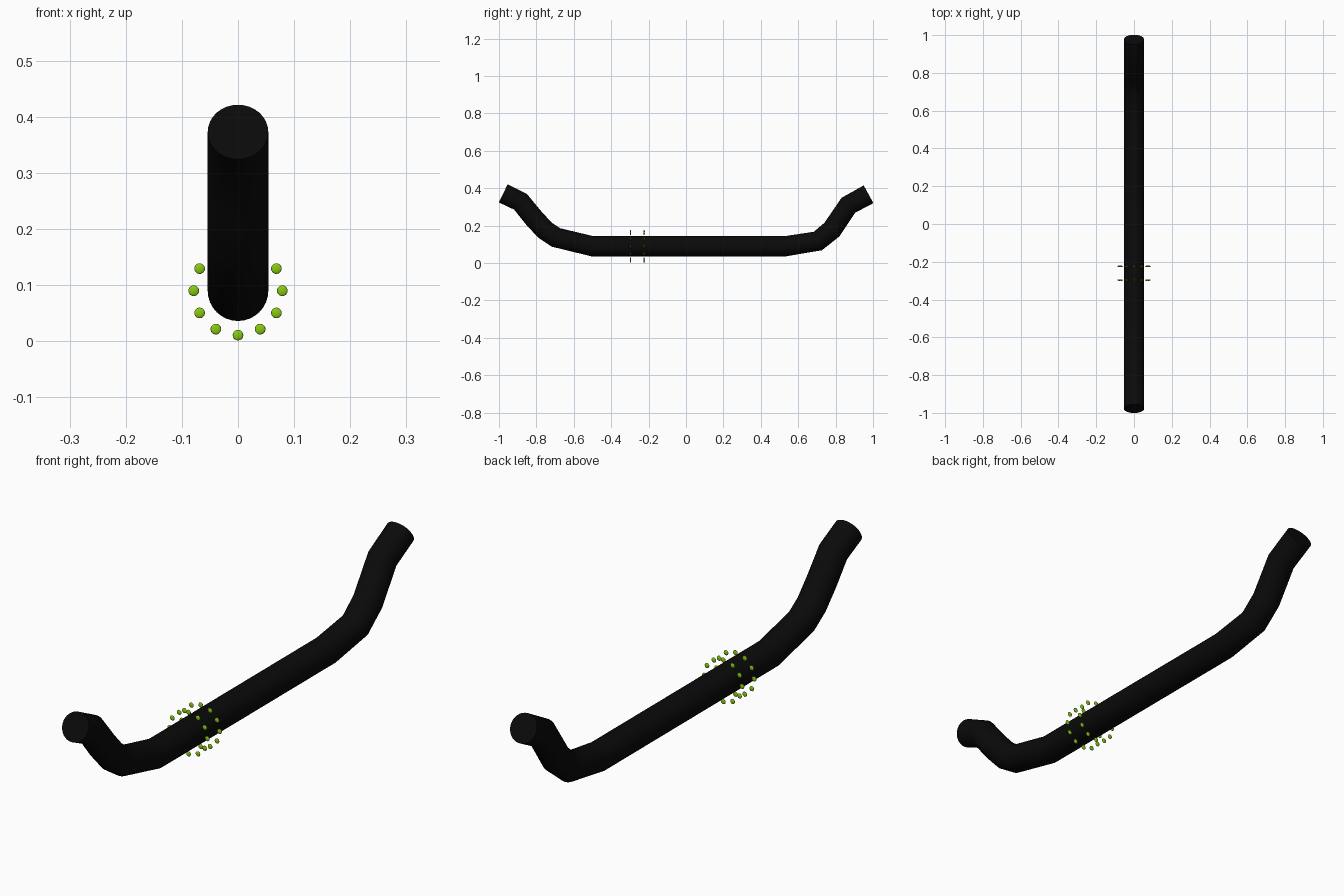
import bpy, math

if "Cube" in bpy.data.objects:
    bpy.data.objects.remove(bpy.data.objects["Cube"])

def material(name, rgb):
    m = bpy.data.materials.new(name)
    m.diffuse_color = (*rgb, 1)
    m.use_nodes = True
    m.node_tree.nodes["Principled BSDF"].inputs["Base Color"].default_value = m.diffuse_color
    return m

black = material("black", (0.003, 0.003, 0.003))
green = material("lime green", (0.25, 0.58, 0.006))

AXIS_Z, TUBE_R = 0.09, 0.054

# bent tube: (y, z) centre line swept with a round bevel
path = [(-0.977, 0.373), (-0.885, 0.328), (-0.815, 0.242), (-0.755, 0.177),
        (-0.695, 0.137), (-0.5, AXIS_Z), (0.53, AXIS_Z), (0.705, 0.118),
        (0.78, 0.179), (0.868, 0.309), (0.976, 0.368)]
curve = bpy.data.curves.new("bar", 'CURVE')
curve.dimensions = '3D'
curve.bevel_depth = TUBE_R
curve.bevel_resolution = 14
curve.use_fill_caps = True
spline = curve.splines.new('POLY')
spline.points.add(len(path) - 1)
for p, (y, z) in zip(spline.points, path):
    p.co = (0, y, z, 1)
bar = bpy.data.objects.new("bar", curve)
bpy.context.collection.objects.link(bar)
bpy.context.view_layer.objects.active = bar
bar.select_set(True)
bpy.ops.object.convert(target='MESH')
bar = bpy.context.object
bar.data.materials.clear()
bar.data.materials.append(black)
bpy.ops.object.shade_smooth_by_angle(angle=math.radians(40))

# two rings of twelve flattened beads floating around the bar
RING_R, BEAD_R = 0.079, 0.0095
for ring, y in (("front", -0.297), ("rear", -0.224)):
    for i in range(12):
        a = i * math.tau / 12
        bpy.ops.mesh.primitive_uv_sphere_add(
            segments=16, ring_count=10, radius=BEAD_R,
            location=(RING_R * math.sin(a), y, AXIS_Z + RING_R * math.cos(a)))
        bead = bpy.context.object
        bead.name = f"{ring}_bead_{i + 1}"
        bead.scale = (1, 0.4, 1)
        bead.data.materials.append(green)
        bpy.ops.object.shade_smooth()
